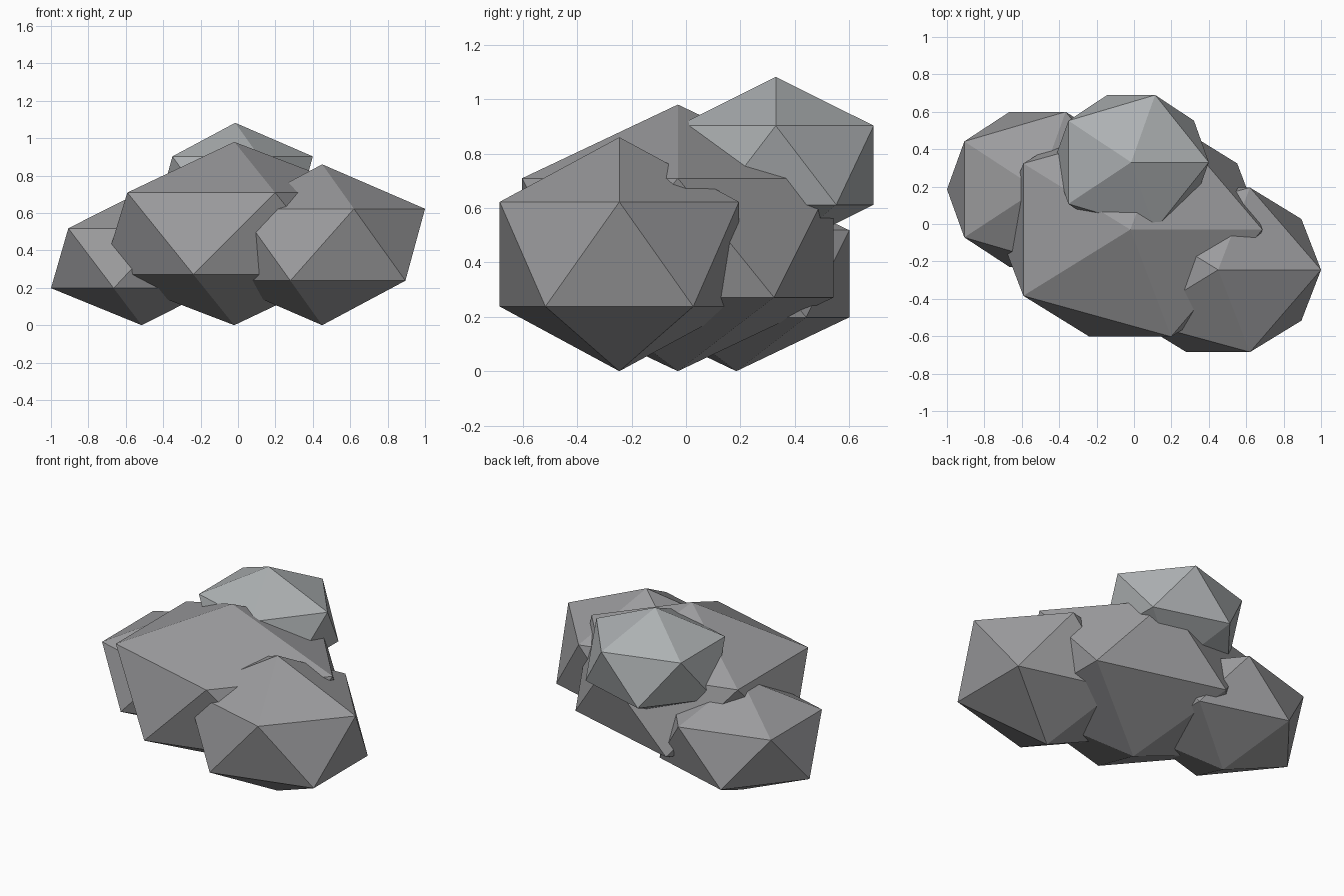
import bpy

cube = bpy.data.objects.get("Cube")
if cube:
    bpy.data.objects.remove(cube, do_unlink=True)


def make_material(name, color):
    mat = bpy.data.materials.new(name)
    mat.use_nodes = True
    mat.diffuse_color = color
    mat.node_tree.nodes["Principled BSDF"].inputs["Base Color"].default_value = color
    return mat


stone = make_material("stone grey", (0.33, 0.33, 0.34, 1))
pale_stone = make_material("pale stone grey", (0.42, 0.44, 0.45, 1))


def boulder(name, center, radii, material):
    """A flat-faced twenty-sided boulder, stretched along each axis."""
    bpy.ops.mesh.primitive_ico_sphere_add(subdivisions=1, radius=1, location=center)
    rock = bpy.context.object
    rock.name = rock.data.name = name
    rock.scale = radii
    bpy.ops.object.transform_apply(location=False, rotation=False, scale=True)
    bpy.ops.object.shade_flat()
    rock.data.materials.append(material)
    return rock


# Three boulders on the ground and one resting on the back of the pile
boulder("main_boulder", (-0.02, -0.03, 0.49), (0.79, 0.673, 0.49), stone)
boulder("left_boulder", (0.45, -0.245, 0.43), (0.615, 0.517, 0.43), stone)
boulder("right_boulder", (-0.515, 0.185, 0.358), (0.542, 0.488, 0.358), stone)
boulder("top_boulder", (-0.015, 0.33, 0.757), (0.464, 0.423, 0.325), pale_stone)
